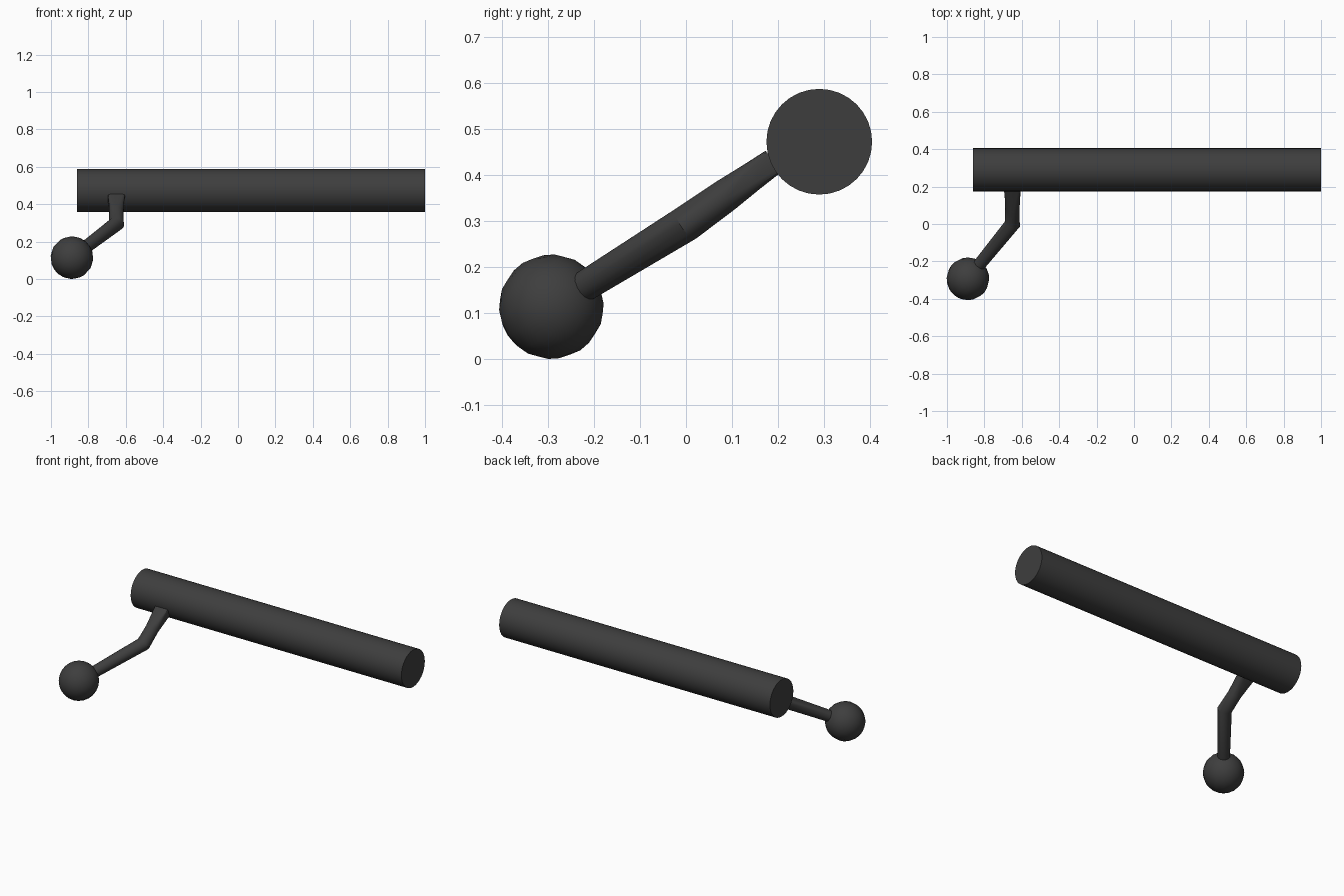
import bpy, bmesh, math
from mathutils import Vector

cube = bpy.data.objects.get("Cube")
if cube:
    bpy.data.objects.remove(cube, do_unlink=True)

steel = bpy.data.materials.new("dark_steel")
steel.use_nodes = True
colour = (0.048, 0.048, 0.048, 1)
steel.diffuse_color = colour
steel.node_tree.nodes["Principled BSDF"].inputs["Base Color"].default_value = colour


def finish(obj, name, angle=40):
    obj.name = name
    obj.data.materials.append(steel)
    bpy.ops.object.select_all(action="DESELECT")
    obj.select_set(True)
    bpy.context.view_layer.objects.active = obj
    bpy.ops.object.shade_smooth_by_angle(angle=math.radians(angle))


# Main cylindrical body
bpy.ops.mesh.primitive_cylinder_add(
    vertices=32, radius=0.115, depth=1.86,
    location=(0.07, 0.29, 0.473), rotation=(0, math.pi / 2, 0))
finish(bpy.context.object, "bolt_body")

# Bent handle: squared root blending into a tapering round rod
root = Vector((-0.65, 0.19, 0.43))
elbow = Vector((-0.65, 0.0, 0.295))
knob_centre = Vector((-0.888, -0.293, 0.114))
upper = (elbow - root).normalized()
lower = (knob_centre - elbow).normalized()
tip = elbow.lerp(knob_centre, 0.76)

# centre, axis, half width, half height, roundness exponent (1 is round)
sections = [
    (root, upper, 0.045, 0.029, 0.25),
    (root.lerp(elbow, 0.25), upper, 0.041, 0.032, 0.5),
    (root.lerp(elbow, 0.55), upper, 0.039, 0.037, 1),
    (elbow, (upper + lower).normalized(), 0.042, 0.040, 1),
    (tip, lower, 0.034, 0.034, 1),
]


def ring(bm, centre, axis, width, height, power, count=16):
    side = (Vector((1, 0, 0)) - axis * axis.x).normalized()
    up = side.cross(axis)
    verts = []
    for i in range(count):
        a = math.tau * (i + 0.5) / count
        c, s = math.cos(a), math.sin(a)
        u = math.copysign(abs(c) ** power, c) * width
        v = math.copysign(abs(s) ** power, s) * height
        verts.append(bm.verts.new(centre + side * u + up * v))
    return verts


bm = bmesh.new()
rings = [ring(bm, *s) for s in sections]
for a, b in zip(rings, rings[1:]):
    for i in range(len(a)):
        j = (i + 1) % len(a)
        bm.faces.new((a[i], a[j], b[j], b[i]))
bm.faces.new(rings[0])
bm.faces.new(rings[-1])
bmesh.ops.recalc_face_normals(bm, faces=bm.faces)
mesh = bpy.data.meshes.new("handle_arm")
bm.to_mesh(mesh)
bm.free()
arm = bpy.data.objects.new("handle_arm", mesh)
bpy.context.collection.objects.link(arm)
finish(arm, "handle_arm", 30)

# Ball knob aligned with the lower rod
bpy.ops.mesh.primitive_uv_sphere_add(
    segments=16, ring_count=12, radius=0.114, location=knob_centre)
knob = bpy.context.object
knob.rotation_euler = lower.to_track_quat("Z", "Y").to_euler()
finish(knob, "ball_knob")
